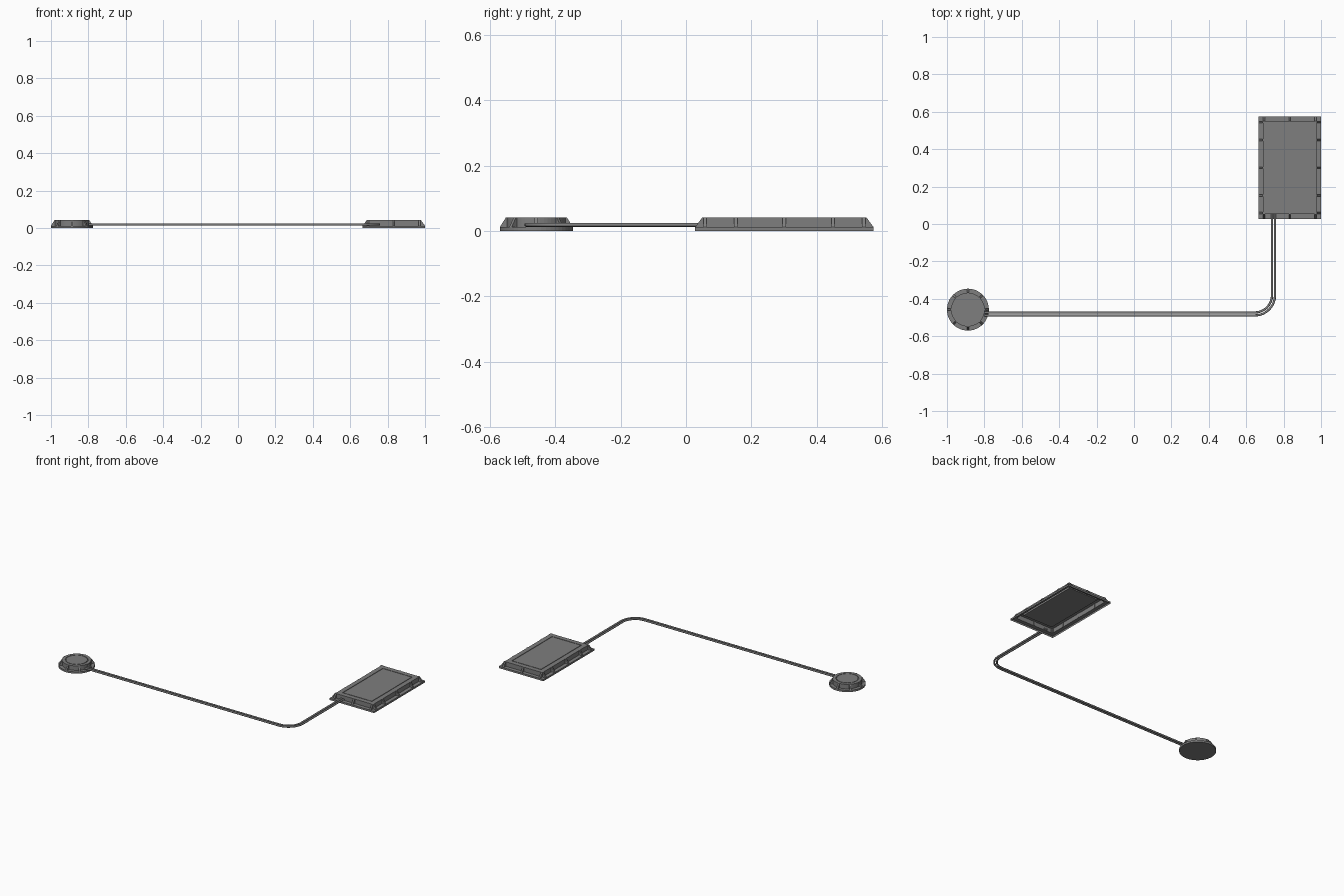
import bpy, bmesh, math
from mathutils import Vector

if "Cube" in bpy.data.objects:
    bpy.data.objects.remove(bpy.data.objects["Cube"])


def material(name, v):
    m = bpy.data.materials.new(name)
    m.diffuse_color = (v, v, v, 1)
    m.use_nodes = True
    m.node_tree.nodes["Principled BSDF"].inputs["Base Color"].default_value = m.diffuse_color
    return m


GREY = material("housing grey", 0.21)
CABLE = material("cable grey", 0.21)


def add_object(name, bm, mat):
    me = bpy.data.meshes.new(name)
    bm.to_mesh(me)
    bm.free()
    me.materials.append(mat)
    ob = bpy.data.objects.new(name, me)
    bpy.context.collection.objects.link(ob)
    return ob


def loft(name, rings, cap_top=True, cap_bottom=False):
    """Bridge a stack of equal-length closed rings, bottom to top."""
    bm = bmesh.new()
    vs = [[bm.verts.new(p) for p in r] for r in rings]
    n = len(vs[0])
    for a, b in zip(vs, vs[1:]):
        for i in range(n):
            j = (i + 1) % n
            bm.faces.new((a[i], a[j], b[j], b[i]))
    if cap_top:
        bm.faces.new(vs[-1])
    if cap_bottom:
        bm.faces.new(vs[0][::-1])
    return add_object(name, bm, GREY)


def rect(cx, cy, hx, hy, z):
    return [(cx + sx * hx, cy + sy * hy, z) for sx, sy in ((-1, -1), (1, -1), (1, 1), (-1, 1))]


def circle(cx, cy, r, z, n=48):
    return [(cx + r * math.cos(2 * math.pi * i / n), cy + r * math.sin(2 * math.pi * i / n), z) for i in range(n)]


def rib(name, x, y, angle, run):
    """Slanted gusset: (x, y) on the body wall, pointing outward along angle."""
    out = Vector((math.cos(angle), math.sin(angle), 0))
    side = Vector((-out.y, out.x, 0)) * 0.005
    base = Vector((x, y, 0))
    prof = [(-0.003, FL), (run, FL), (0.003, TOP), (-0.003, TOP)]
    bm = bmesh.new()
    a, b = [[bm.verts.new(base + out * d + side * s + Vector((0, 0, z))) for d, z in prof] for s in (-1, 1)]
    bm.faces.new(a)
    bm.faces.new(b[::-1])
    for i in range(4):
        j = (i + 1) % 4
        bm.faces.new((a[j], a[i], b[i], b[j]))
    bmesh.ops.recalc_face_normals(bm, faces=bm.faces)
    add_object(name, bm, GREY)


FL, TOP = 0.012, 0.042

# Rectangular housing: open-bottomed flanged shell with a recessed panel
cx, cy, hx, hy = 0.833, 0.301, 0.167, 0.273
bx, by, px, py = hx - 0.025, hy - 0.025, hx - 0.056, hy - 0.056
loft("box_shell", [rect(cx, cy, hx, hy, 0), rect(cx, cy, hx, hy, FL), rect(cx, cy, bx, by, FL),
                   rect(cx, cy, bx, by, TOP), rect(cx, cy, px, py, TOP), rect(cx, cy, px, py, TOP - 0.006)],
     cap_top=False)
loft("box_panel", [rect(cx, cy, px - 0.004, py - 0.004, 0.030), rect(cx, cy, px - 0.004, py - 0.004, TOP)],
     cap_bottom=True)
loft("box_panel_backing", [rect(cx, cy, px, py, 0.030), rect(cx, cy, px, py, TOP - 0.006)], cap_bottom=True)

# Box ribs
for s in (-1, 1):
    for k in (-1, 0, 1):
        rib("box_side_rib", cx + s * bx, cy + k * 0.149, 0 if s > 0 else math.pi, 0.025)
        rib("box_end_rib", cx + k * (bx - 0.005), cy + s * by, s * math.pi / 2, 0.025)
    for k in (-1, 1):
        rib("box_corner_rib", cx + s * bx, cy + k * (by - 0.005), 0 if s > 0 else math.pi, 0.025)

# Round housing
dx, dy, R = -0.888, -0.458, 0.112
disc = loft("disc_shell", [circle(dx, dy, r, z) for r, z in (
    (R, 0), (R, FL), (0.09, FL), (0.09, TOP), (0.070, TOP), (0.070, TOP - 0.005), (0.066, TOP - 0.005), (0.066, TOP))],
    cap_bottom=True)
for i in range(8):
    a = i * math.pi / 4
    rib("disc_rib", dx + 0.09 * math.cos(a), dy + 0.09 * math.sin(a), a, R - 0.09)

# Two parallel cables with a rounded corner
for name, off in (("inner_cable", 0.008), ("outer_cable", -0.008)):
    ex, ey, r = 0.746 - off, -0.481 + off, 0.1 - off
    ox, oy = ex - r, ey + r
    pts = [(-0.80, ey)]
    pts += [(ox + r * math.sin(t), oy - r * math.cos(t)) for t in (math.pi / 2 * i / 8 for i in range(9))]
    pts += [(ex, 0.06)]
    bm = bmesh.new()
    rings = []
    for i, (x, y) in enumerate(pts):
        p, q = pts[max(i - 1, 0)], pts[min(i + 1, len(pts) - 1)]
        d = Vector((q[0] - p[0], q[1] - p[1], 0)).normalized()
        s = Vector((-d.y, d.x, 0))
        rings.append([bm.verts.new(Vector((x, y, 0.019)) + 0.006 * (s * math.cos(k * math.pi / 6)
                      + Vector((0, 0, 1)) * math.sin(k * math.pi / 6))) for k in range(12)])
    for a, b in zip(rings, rings[1:]):
        for k in range(12):
            bm.faces.new((a[k], a[(k + 1) % 12], b[(k + 1) % 12], b[k]))
    bm.faces.new(rings[0])
    bm.faces.new(rings[-1])
    bmesh.ops.recalc_face_normals(bm, faces=bm.faces)
    for f in bm.faces:
        f.smooth = len(f.verts) == 4
    add_object(name, bm, CABLE)
